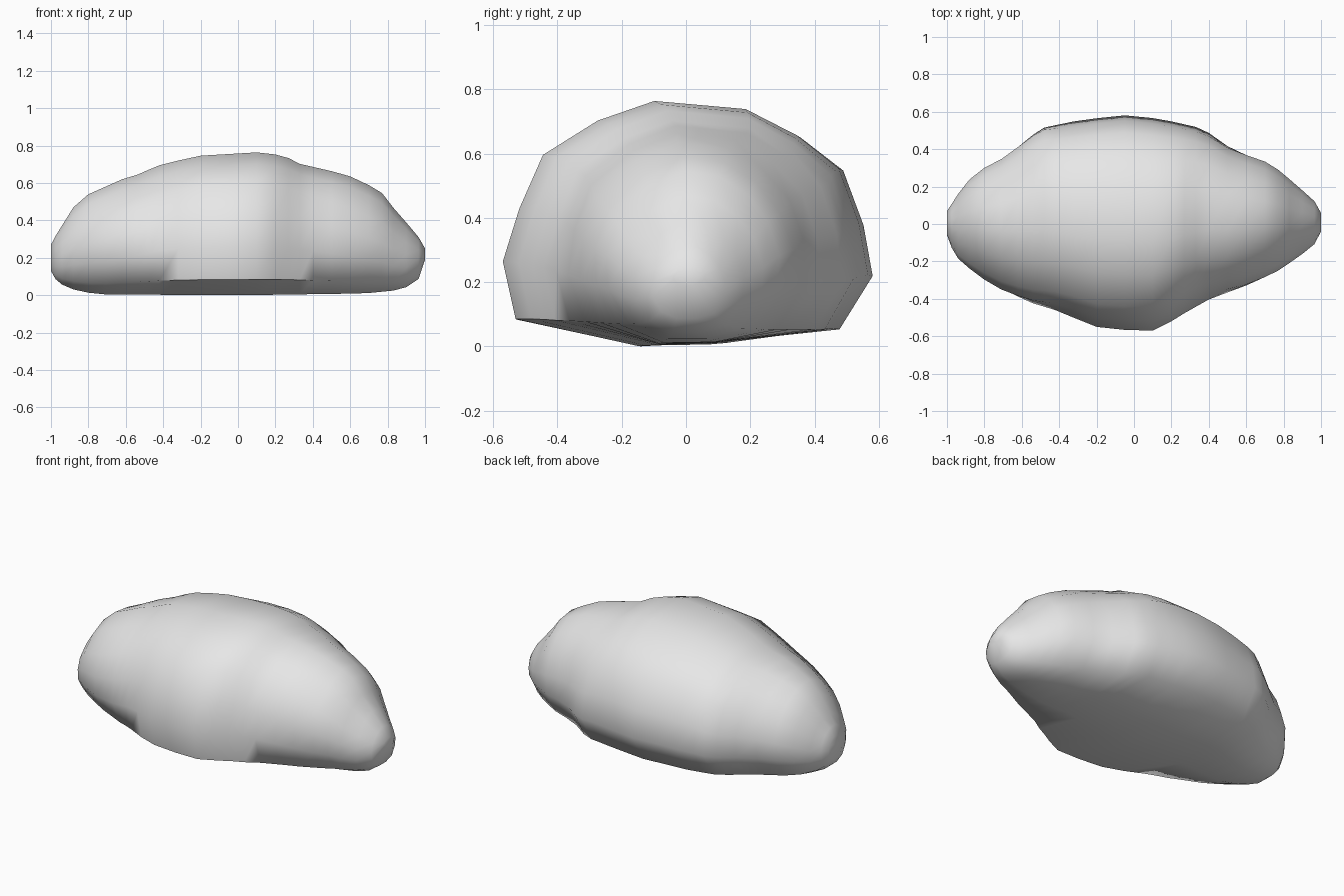
import bpy, bmesh, math

if "Cube" in bpy.data.objects:
    bpy.data.objects.remove(bpy.data.objects["Cube"])

# Outline curves along the length, read as (x, value)
TOP = [(-1, .27), (-.98, .31), (-.88, .47), (-.8, .54), (-.62, .62), (-.52, .65), (-.44, .69), (-.22, .745),
       (.12, .765), (.25, .745), (.32, .705), (.58, .645), (.76, .56), (.82, .48), (.96, .32), (1, .25)]
BOTTOM = [(-1, .13), (-.98, .09), (-.92, .04), (-.76, .005), (0, 0), (.68, .01), (.88, .03), (.97, .09), (1, .19)]
BACK = [(-1, .07), (-.93, .18), (-.85, .28), (-.7, .36), (-.5, .52), (-.25, .56), (-.03, .583),
        (.15, .56), (.37, .51), (.52, .41), (.73, .33), (.86, .22), (.98, .11), (1, .06)]
FRONT = [(-1, -.06), (-.96, -.17), (-.85, -.27), (-.73, -.35), (-.56, -.43), (-.4, -.47), (-.2, -.55),
         (.08, -.58), (.22, -.51), (.28, -.47), (.39, -.41), (.63, -.33), (.78, -.25), (.96, -.12), (1, -.04)]
# Cross-sections: (side fraction, height fraction), for the body and the rounded tips
BODY = [(-.17, 1), (.33, .967), (.61, .86), (.84, .725), (.95, .5), (1, .29), (.82, .07),
        (.2, .02), (-.26, 0), (-.93, .11), (-1, .345), (-.91, .56), (-.78, .78), (-.48, .92)]
TIP = [(-.1, 1), (.3, .97), (.62, .86), (.85, .7), (.98, .5), (.95, .3), (.68, .07),
       (.2, 0), (-.3, .0), (-.72, .1), (-.95, .3), (-.98, .5), (-.86, .7), (-.5, .9)]


def sample(curve, x):
    for (x0, a), (x1, b) in zip(curve, curve[1:]):
        if x <= x1:
            return a + (b - a) * (x - x0) / (x1 - x0)
    return curve[-1][1]


# Lofted loaf body
STATIONS = [-1, -.975, -.94, -.88, -.8, -.71, -.62, -.54, -.48, -.42, -.32, -.2, -.05, .1, .2,
            .27, .33, .4, .5, .6, .7, .77, .83, .9, .965, 1]
bm = bmesh.new()
rings = []
for x in STATIONS:
    top, bottom = sample(TOP, x), sample(BOTTOM, x)
    back, front = sample(BACK, x), sample(FRONT, x)
    t = min(1, max(0, (abs(x) - .35) / .4))
    ring = []
    for (bs, bh), (ts, th) in zip(BODY, TIP):
        s, h = bs + (ts - bs) * t, bh + (th - bh) * t
        y = (front + back) / 2 + s * (back - front) / 2
        ring.append(bm.verts.new((x, y, bottom + h * (top - bottom))))
    rings.append(ring)
for a, b in zip(rings, rings[1:]):
    for i in range(len(a)):
        j = (i + 1) % len(a)
        bm.faces.new((a[i], a[j], b[j], b[i]))
bm.faces.new(rings[0])
bm.faces.new(rings[-1])
bmesh.ops.recalc_face_normals(bm, faces=bm.faces)

mesh = bpy.data.meshes.new("loaf")
bm.to_mesh(mesh)
bm.free()
loaf = bpy.data.objects.new("loaf", mesh)
bpy.context.collection.objects.link(loaf)

# Plain light grey surface
grey = bpy.data.materials.new("light grey")
grey.diffuse_color = (.8, .8, .8, 1)
grey.use_nodes = True
grey.node_tree.nodes["Principled BSDF"].inputs["Base Color"].default_value = grey.diffuse_color
mesh.materials.append(grey)

bpy.context.view_layer.objects.active = loaf
loaf.select_set(True)
bpy.ops.object.shade_smooth_by_angle(angle=math.radians(60))
